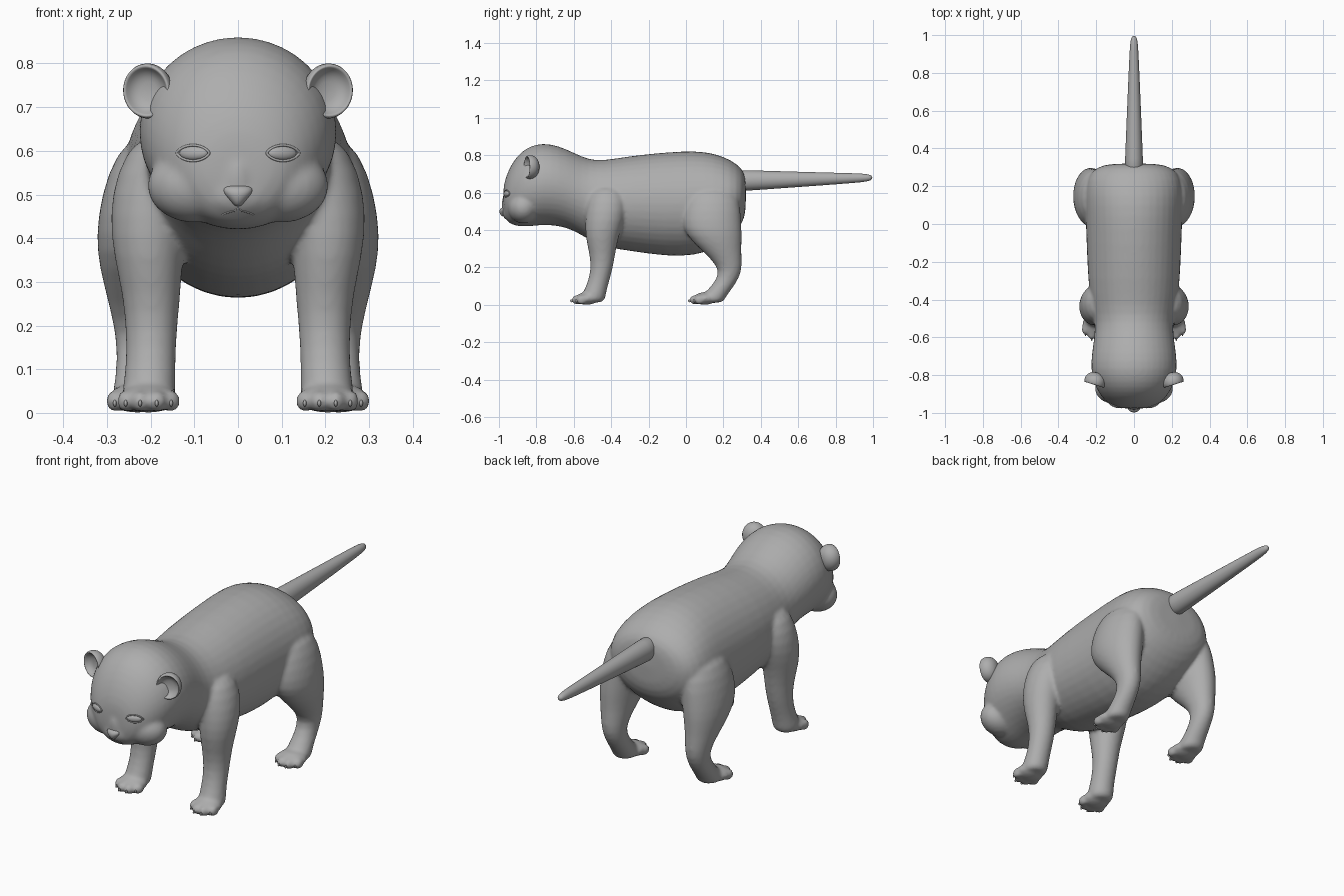
import bpy, bmesh, math
from mathutils import Vector, Matrix

old = bpy.data.objects.get("Cube")
if old:
    bpy.data.objects.remove(old)

GREY = (0.42, 0.42, 0.42, 1)
fur = bpy.data.materials.new("grey fur")
fur.use_nodes = True
fur.diffuse_color = GREY
fur.node_tree.nodes["Principled BSDF"].inputs["Base Color"].default_value = GREY


def finish(bm, name, subdivide=0):
    bmesh.ops.recalc_face_normals(bm, faces=bm.faces)
    for f in bm.faces:
        f.smooth = True
    me = bpy.data.meshes.new(name)
    bm.to_mesh(me)
    bm.free()
    me.materials.append(fur)
    ob = bpy.data.objects.new(name, me)
    bpy.context.collection.objects.link(ob)
    if subdivide:
        ob.modifiers.new("round", "SUBSURF").levels = subdivide
        ob.modifiers["round"].render_levels = subdivide
    return ob


def loft(bm, rings, sides=16):
    """Skin ellipses given as (centre, half axis a, half axis b)."""
    loops = []
    for c, a, b in rings:
        angles = [2 * math.pi * i / sides for i in range(sides)]
        loops.append([bm.verts.new(Vector(c) + 1.02 * (Vector(a) * math.cos(t) + Vector(b) * math.sin(t)))
                      for t in angles])
    for p, q in zip(loops, loops[1:]):
        for i in range(sides):
            j = (i + 1) % sides
            bm.faces.new((p[i], p[j], q[j], q[i]))
    bm.faces.new(loops[0])
    bm.faces.new(loops[-1])


def ball(bm, c, size, turn=0.0):
    m = Matrix.Translation(c) @ Matrix.Rotation(turn, 4, "Y") @ Matrix.Diagonal((*size, 1))
    bmesh.ops.create_uvsphere(bm, u_segments=20, v_segments=12, radius=1, matrix=m)


def leg(bm, side, stations):
    loft(bm, [((side * x, y, z), (rx, 0, 0), (0, ry, 0)) for x, y, z, rx, ry in stations])


# Trunk and head: y, bottom, top, half width
TRUNK = [(-0.978, .50, .62, .06), (-0.965, .455, .68, .11), (-0.935, .43, .75, .153), (-0.89, .42, .81, .188),
         (-0.84, .42, .845, .212), (-0.77, .43, .866, .228), (-0.68, .425, .85, .222), (-0.6, .40, .812, .208),
         (-0.52, .35, .775, .205), (-0.44, .31, .77, .225), (-0.3, .29, .795, .242), (-0.1, .26, .816, .25),
         (.05, .265, .822, .255), (.15, .30, .81, .26), (.24, .36, .775, .25), (.30, .43, .73, .205),
         (.322, .50, .68, .12)]
# Legs: x, y, z, half width, half depth
FORE = [(.17, -.42, .64, .06, .08), (.19, -.42, .55, .09, .11), (.205, -.435, .45, .09, .105),
        (.205, -.45, .36, .08, .088), (.198, -.447, .27, .066, .068), (.198, -.45, .19, .059, .058),
        (.2, -.472, .11, .056, .056), (.204, -.495, .05, .062, .065), (.205, -.5, .008, .06, .065)]
HIND = [(.18, .14, .64, .07, .11), (.205, .14, .55, .095, .15), (.22, .135, .45, .102, .16),
        (.23, .15, .37, .095, .15), (.232, .19, .29, .075, .105), (.23, .235, .21, .056, .066),
        (.228, .232, .15, .049, .057), (.228, .18, .08, .052, .062), (.23, .14, .04, .06, .07),
        (.23, .135, .008, .058, .066)]
PAWS = [(.205, -.53), (.23, .10)]
TOES = [(-.052, .022, .021), (-.019, 0, .024), (.019, 0, .024), (.052, .022, .021)]

# Fused body
bm = bmesh.new()
loft(bm, [((0, y, (lo + hi) / 2), (w, 0, 0), (0, 0, (hi - lo) / 2)) for y, lo, hi, w in TRUNK], 20)
ball(bm, (0, -.92, .50), (.095, .065, .06))
ball(bm, (0, -.945, .535), (.04, .042, .075))
for s in (-1, 1):
    ball(bm, (s * .1, -.87, .52), (.11, .085, .085))
    leg(bm, s, FORE)
    leg(bm, s, HIND)
    for px, py in PAWS:
        ball(bm, (s * px, py, .034), (.07, .062, .034))
        for dx, dy, r in TOES:
            ball(bm, (s * px + dx, py + dy - .05, .027), (r, r * 1.4, .026))
body = finish(bm, "body", 1)
remesh = body.modifiers.new("fuse", "REMESH")
remesh.mode = "VOXEL"
remesh.voxel_size = .009
remesh.use_smooth_shade = True
blend = body.modifiers.new("blend", "SMOOTH")
blend.factor = .5
blend.iterations = 7

# Surface lookup for facial details
bpy.context.view_layer.update()
skin = body.evaluated_get(bpy.context.evaluated_depsgraph_get())


def face_point(x, z):
    hit, p, n, _ = skin.ray_cast(Vector((x, -2, z)), Vector((0, 1, 0)))
    return (p, n) if hit else (Vector((x, -.95, z)), Vector((0, -1, 0)))


def ribbon(name, points, radius, closed=False):
    cu = bpy.data.curves.new(name, "CURVE")
    cu.dimensions = "3D"
    cu.bevel_depth = radius
    cu.bevel_resolution = 2
    sp = cu.splines.new("POLY")
    sp.points.add(len(points) - 1)
    for p, co in zip(sp.points, points):
        p.co = (*co, 1)
    sp.use_cyclic_u = closed
    cu.materials.append(fur)
    bpy.context.collection.objects.link(bpy.data.objects.new(name, cu))


# Tail
bm = bmesh.new()
loft(bm, [((0, y, z), (w, 0, 0), (0, 0, h)) for y, z, w, h in
          [(.26, .665, .05, .056), (.33, .665, .048, .055), (.5, .669, .041, .046), (.7, .673, .033, .036),
           (.9, .678, .024, .026), (.97, .68, .02, .021), (.997, .68, .01, .01)]])
finish(bm, "tail", 1)

# Nose leather
bm = bmesh.new()
loft(bm, [((0, y, z), (w, 0, 0), (0, d, 0)) for z, y, w, d in
          [(.472, -.973, .007, .012), (.485, -.975, .017, .02), (.503, -.975, .034, .025),
           (.515, -.972, .036, .021), (.522, -.968, .024, .014)]], 12)
finish(bm, "nose", 1)

# Mouth
ribbon("mouth", [face_point(x * .009, .463 - .0006 * x * x + .006 * (x == 0))[0] for x in range(-4, 5)], .002)

# Ear cup profile: radius, depth
CUP = [(0, .012), (.55, .008), (.8, -.006), (.9, -.02), (1, -.014), (1.04, .004), (.95, .026), (.6, .045), (0, .052)]
for s, side in ((1, "left"), (-1, "right")):
    # Ears
    bm = bmesh.new()
    verts = [bm.verts.new((r * .057, y, 0)) for r, y in CUP]
    edges = [bm.edges.new(e) for e in zip(verts, verts[1:])]
    bmesh.ops.spin(bm, geom=verts + edges, cent=(0, 0, 0), axis=(0, 1, 0), angle=2 * math.pi, steps=24)
    bmesh.ops.remove_doubles(bm, verts=bm.verts, dist=.0005)
    bm.transform(Matrix.Translation((s * .206, -.835, .737)) @ Matrix.Rotation(s * .3, 4, "Z")
                 @ Matrix.Rotation(s * .15, 4, "Y") @ Matrix.Diagonal((1, 1, 1.1, 1)))
    finish(bm, side + "_ear", 1)

    # Almond eyes with a lid line
    centre, normal = face_point(s * .103, .595)
    aim = normal.to_track_quat("-Y", "Z").to_matrix().to_4x4()
    place = Matrix.Translation(centre) @ aim
    bm = bmesh.new()
    ball(bm, (0, .004, 0), (.035, .011, .016))
    bm.transform(place)
    finish(bm, side + "_eye")
    outline = []
    for i in range(28):
        t = 2 * math.pi * i / 28
        x, z = s * .037 * math.cos(t), .018 * math.sin(t) * abs(math.sin(t)) ** .4
        outline.append(face_point(centre.x + x, centre.z + z)[0])
    ribbon(side + "_eyelid", outline, .003, True)

    # Claws
    bm = bmesh.new()
    for px, py in PAWS:
        for dx, dy, r in TOES:
            ball(bm, (s * px + dx, py + dy - .05 - r * 1.25, .022), (.004, .009, .008))
    finish(bm, side + "_claws")
